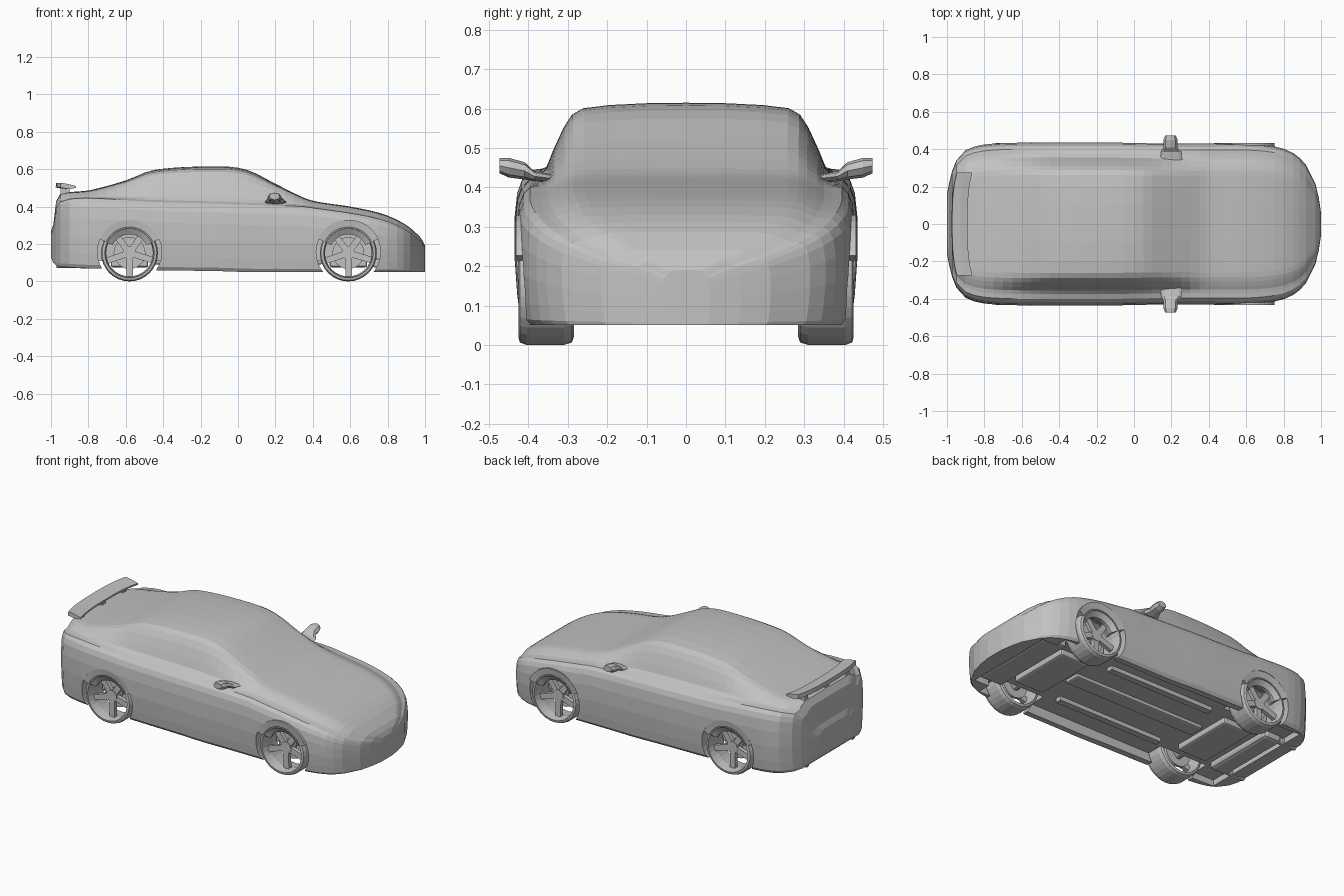
import bpy, bmesh, math
from mathutils import Vector, Matrix

cube = bpy.data.objects.get("Cube")
if cube:
    bpy.data.objects.remove(cube, do_unlink=True)

grey = bpy.data.materials.new("plain grey")
grey.use_nodes = True
grey.diffuse_color = (0.54, 0.54, 0.54, 1)
grey.node_tree.nodes["Principled BSDF"].inputs["Base Color"].default_value = grey.diffuse_color


def finish(name, bm):
    """Turn a bmesh into a named grey object."""
    bmesh.ops.recalc_face_normals(bm, faces=bm.faces)
    mesh = bpy.data.meshes.new(name)
    bm.to_mesh(mesh)
    bm.free()
    mesh.materials.append(grey)
    obj = bpy.data.objects.new(name, mesh)
    bpy.context.collection.objects.link(obj)
    return obj


def loft(name, rings, closed=False):
    """Skin a list of equal-length closed rings."""
    bm = bmesh.new()
    rows = [[bm.verts.new(p) for p in ring] for ring in rings]
    pairs = list(zip(rows, rows[1:]))
    if closed:
        pairs.append((rows[-1], rows[0]))
    for a, b in pairs:
        for i in range(len(a)):
            j = (i + 1) % len(a)
            bm.faces.new((a[i], a[j], b[j], b[i]))
    if not closed:
        bm.faces.new(rows[0])
        bm.faces.new(rows[-1])
    return finish(name, bm)


def box(name, low, high, bevel=0):
    low, high = Vector(low), Vector(high)
    bm = bmesh.new()
    bmesh.ops.create_cube(bm, size=1)
    bmesh.ops.scale(bm, vec=high - low, verts=bm.verts)
    bmesh.ops.translate(bm, vec=(low + high) / 2, verts=bm.verts)
    if bevel:
        bmesh.ops.bevel(bm, geom=bm.edges, offset=bevel, segments=2, affect='EDGES', profile=0.5)
    return finish(name, bm)


def cylinder(name, radius, start, end, sides=32):
    start, end = Vector(start), Vector(end)
    axis = end - start
    bm = bmesh.new()
    turn = axis.to_track_quat('Z', 'Y').to_matrix().to_4x4()
    bmesh.ops.create_cone(bm, cap_ends=True, segments=sides, radius1=radius, radius2=radius,
                          depth=axis.length, matrix=Matrix.Translation((start + end) / 2) @ turn)
    return finish(name, bm)


def cut(obj, cutters):
    """Subtract cutters for good, then drop them."""
    for cutter in cutters:
        cutter.hide_render = True
        mod = obj.modifiers.new("cut", 'BOOLEAN')
        mod.operation, mod.solver, mod.object = 'DIFFERENCE', 'EXACT', cutter
    graph = bpy.context.evaluated_depsgraph_get()
    mesh = bpy.data.meshes.new_from_object(obj.evaluated_get(graph))
    obj.modifiers.clear()
    obj.data = mesh
    for cutter in cutters:
        bpy.data.objects.remove(cutter, do_unlink=True)


# Body stations along the length: x, half width, sill, shoulder height, top height
stations = [
    (-1, .16, .13, .25, .27), (-.988, .22, .1, .28, .3), (-.972, .285, .085, .39, .43),
    (-.95, .34, .08, .425, .468), (-.9, .395, .075, .44, .478), (-.8, .425, .07, .445, .486),
    (-.6, .435, .065, .435, .54), (-.45, .435, .06, .425, .596), (-.1, .435, .055, .415, .615),
    (.05, .432, .05, .41, .596), (.2, .43, .05, .405, .522), (.35, .43, .05, .4, .448),
    (.42, .43, .05, .39, .427), (.6, .43, .05, .365, .4), (.75, .415, .05, .335, .368),
    (.85, .38, .05, .3, .33), (.92, .315, .05, .26, .287), (.97, .215, .05, .22, .242),
    (.988, .14, .05, .2, .217), (1, .06, .05, .17, .19)]

# Section shape: share of half width and share of height, below and above the shoulder
lower = [(.94, 0), (.97, .05), (.985, .2), (1, .45), (1, .7), (.985, .87), (.96, .95), (.92, 1)]
upper = [(.86, .06), (.815, .16), (.775, .39), (.715, .68), (.665, .85), (.6, .93), (.45, .97), (.22, .995)]


def section(x, w, sill, shoulder, top):
    half = [(w * a, sill + (shoulder - sill) * b) for a, b in lower]
    half += [(w * a, shoulder + (top - shoulder) * b) for a, b in upper]
    ring = half + [(0, top)] + [(-y, z) for y, z in reversed(half)]
    return [(x, y, z) for y, z in ring]


def smooth(keys, steps):
    """Cubic interpolation between stations, by x."""
    def slope(i):
        a, b = keys[max(i - 1, 0)], keys[min(i + 1, len(keys) - 1)]
        return [(q - p) / (b[0] - a[0]) for p, q in zip(a, b)]
    result = []
    for i in range(len(keys) - 1):
        a, b, m, n = keys[i], keys[i + 1], slope(i), slope(i + 1)
        d = b[0] - a[0]
        count = max(1, round(d / steps))
        for k in range(count):
            t = k / count
            s = t * t * (3 - 2 * t)
            row = [p + (q - p) * s + d * (u * t * (1 - t) ** 2 - v * t * t * (1 - t))
                   for p, q, u, v in zip(a, b, m, n)]
            row[0] = a[0] + d * t
            result.append(row)
    return result + [keys[-1]]


body = loft("body", [section(*row) for row in smooth(stations, .045)])

# Wheel wells and the hollow underside
axles = {"rear": -.58, "front": .59}
sides = {"left": 1, "right": -1}
hub = .152
cutters = [box("underside_cutter", (-.88, -.37, -.1), (.8, .37, .11)),
           box("nose_cutter", (.79, -.29, -.1), (.9, .29, .11))]
for x in axles.values():
    for s in sides.values():
        cutters.append(cylinder("well_cutter", .172, (x, s * .27, hub + .005), (x, s * .6, hub + .005)))
cut(body, cutters)


def wheel_point(x, y, radius, angle):
    return (x + radius * math.cos(angle), y, hub + radius * math.sin(angle))


# Wheels: hollow tyre, hub and five spokes under a filled upper arch
tyre_profile = [(.285, .132), (.29, .146), (.31, .152), (.405, .152), (.422, .146), (.426, .132), (.37, .125)]
arch_profile = [(.432, .178), (.427, .142), (.402, .1), (.385, .1), (.3, .14), (.3, .178)]
for end, x in axles.items():
    for side, s in sides.items():
        label = end + "_" + side
        loft(label + "_tyre", [[wheel_point(x, s * y, r, math.tau * i / 32) for y, r in tyre_profile]
                               for i in range(32)], closed=True)
        loft(label + "_arch_liner", [[wheel_point(x, s * y, r, math.radians(25 + 10 * i)) for y, r in arch_profile]
                                     for i in range(14)])
        cylinder(label + "_hub", .035, (x, s * .29, hub), (x, s * .385, hub), 16)
        cylinder(label + "_brake_disc", .085, (x, s * .315, hub), (x, s * .33, hub), 24)
        for i in range(5):
            spoke = box(label + "_spoke", (0, -.012, -.017), (.128, .012, .017))
            spoke.matrix_world = (Matrix.Translation((x, s * .37, hub))
                                  @ Matrix.Rotation(math.tau * i / 5 + .3, 4, 'Y'))
    # Axle parts below the floor
    cylinder(end + "_axle", .022, (x, -.32, hub - .02), (x, .32, hub - .02), 10)
    box(end + "_subframe", (x - .1, -.2, .075), (x + .1, .2, .13), .012)

# Underside rails, tunnel and exhaust
for side, s in sides.items():
    box(side + "_floor_rail", (-.36, s * .22 - .02, .085), (.36, s * .22 + .02, .12))
    cylinder(side + "_exhaust_tip", .02, (-.97, s * .22, .092), (-.85, s * .22, .092), 12)
box("floor_tunnel", (-.45, -.05, .09), (.45, .05, .12), .01)
box("muffler", (-.86, -.24, .07), (-.74, .24, .12), .02)
box("front_tray", (.72, -.28, .075), (.87, .28, .12), .01)

# Rear wing, swept forward at its tips
wing = []
for i in range(13):
    y = -.275 + .55 * i / 12
    sweep = .025 * abs(y / .275) ** 3
    profile = [(-.975, .502), (-.972, .527), (-.93, .52), (-.89, .51), (-.89, .5), (-.93, .494)]
    wing.append([(px + sweep, y, pz) for px, pz in profile])
loft("rear_wing", wing)
for name, y in (("left", .2), ("centre", 0), ("right", -.2)):
    box(name + "_wing_support", (-.95, y - .015, .44), (-.9, y + .015, .502))

# Door mirrors: wide foot tapering to a slim shell
for side, s in sides.items():
    shell = []
    for x, y, z, depth, height in ((.2, .335, .422, .06, .01), (.2, .385, .428, .055, .013),
                                   (.195, .41, .442, .038, .022), (.195, .45, .45, .038, .025),
                                   (.195, .474, .455, .028, .019)):
        shell.append([(x + depth * math.cos(math.tau * i / 8), s * y,
                       z + height * math.sin(math.tau * i / 8)) for i in range(8)])
    loft(side + "_mirror", shell)
